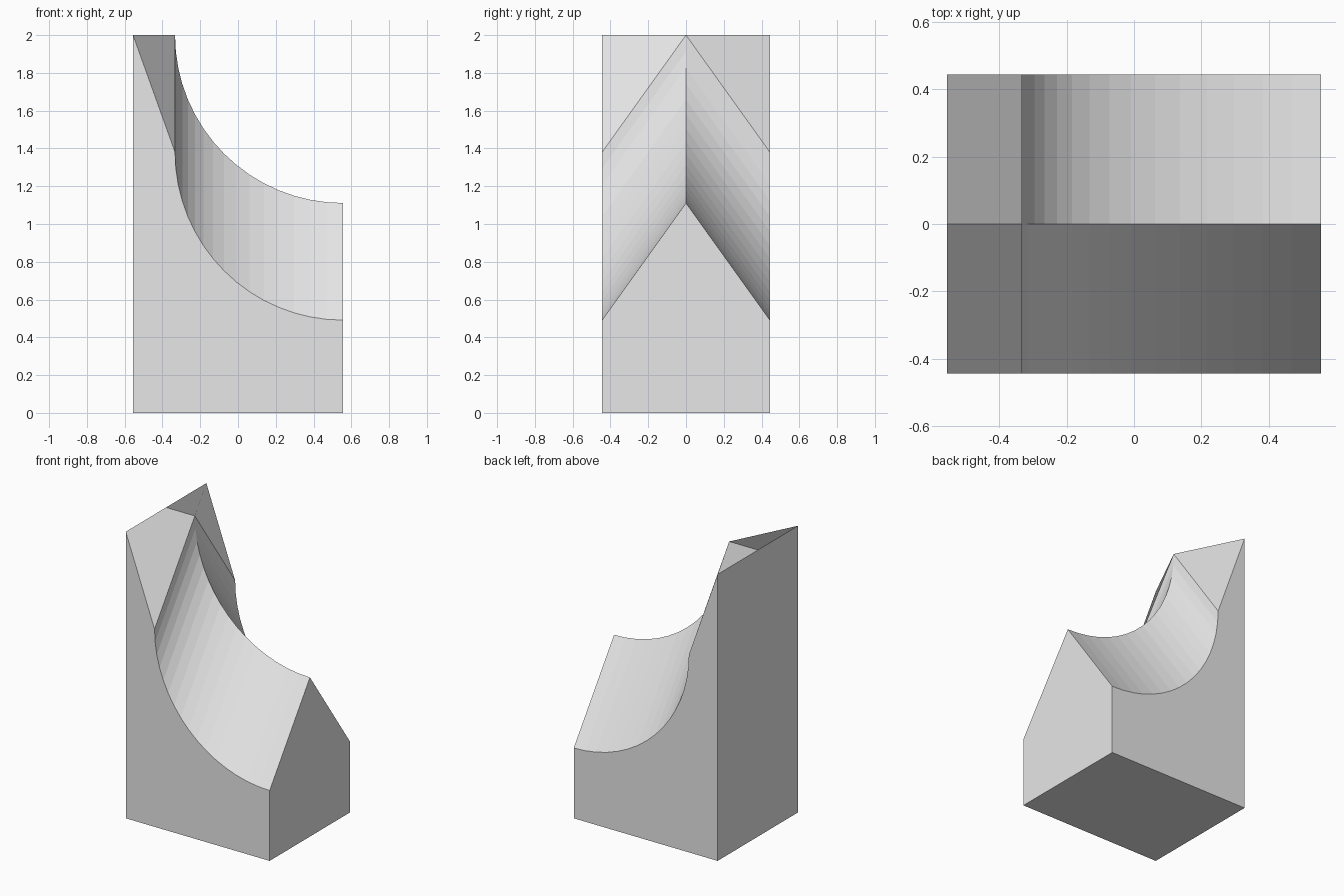
import bpy, bmesh, math

if "Cube" in bpy.data.objects:
    bpy.data.objects.remove(bpy.data.objects["Cube"])

HX, HY = 0.5556, 0.4444      # half width and half depth
TOP, RADIUS, DROP = 2.0, 0.8889, 0.62
SEGMENTS = 16

grey = bpy.data.materials.new("light grey")
grey.diffuse_color = (0.8, 0.8, 0.8, 1)
grey.use_nodes = True
grey.node_tree.nodes["Principled BSDF"].inputs["Base Color"].default_value = grey.diffuse_color

# Ridge profile: flat start, then a concave quarter circle down to the right
profile = [(-HX, TOP)]
for i in range(SEGMENTS + 1):
    a = math.pi / 2 * i / SEGMENTS
    profile.append((HX - RADIUS * math.cos(a), TOP - RADIUS * math.sin(a)))

bm = bmesh.new()


def top_row(y, drop):
    """Profile at depth y, lowered everywhere except at the tall left edge."""
    return [bm.verts.new((x, y, z - (drop if i else 0)))
            for i, (x, z) in enumerate(profile)]


front, ridge, back = top_row(-HY, DROP), top_row(0, 0), top_row(HY, DROP)
fl, fr, br, bl = [bm.verts.new((x, y, 0)) for x, y in
                  ((-HX, -HY), (HX, -HY), (HX, HY), (-HX, HY))]

# Sloped top, two mirrored halves meeting at the ridge
for i in range(len(profile) - 1):
    bm.faces.new((front[i], front[i + 1], ridge[i + 1], ridge[i]))
    bm.faces.new((back[i], ridge[i], ridge[i + 1], back[i + 1]))

# Front, back, left end, right end, bottom
bm.faces.new([fl, fr] + front[::-1])
bm.faces.new([br, bl] + back)
bm.faces.new((bl, fl, front[0], ridge[0], back[0]))
bm.faces.new((fr, br, back[-1], ridge[-1], front[-1]))
bm.faces.new((bl, br, fr, fl))

mesh = bpy.data.meshes.new("curved_ridge_block")
bm.to_mesh(mesh)
bm.free()
mesh.materials.append(grey)
block = bpy.data.objects.new("curved_ridge_block", mesh)
bpy.context.collection.objects.link(block)
